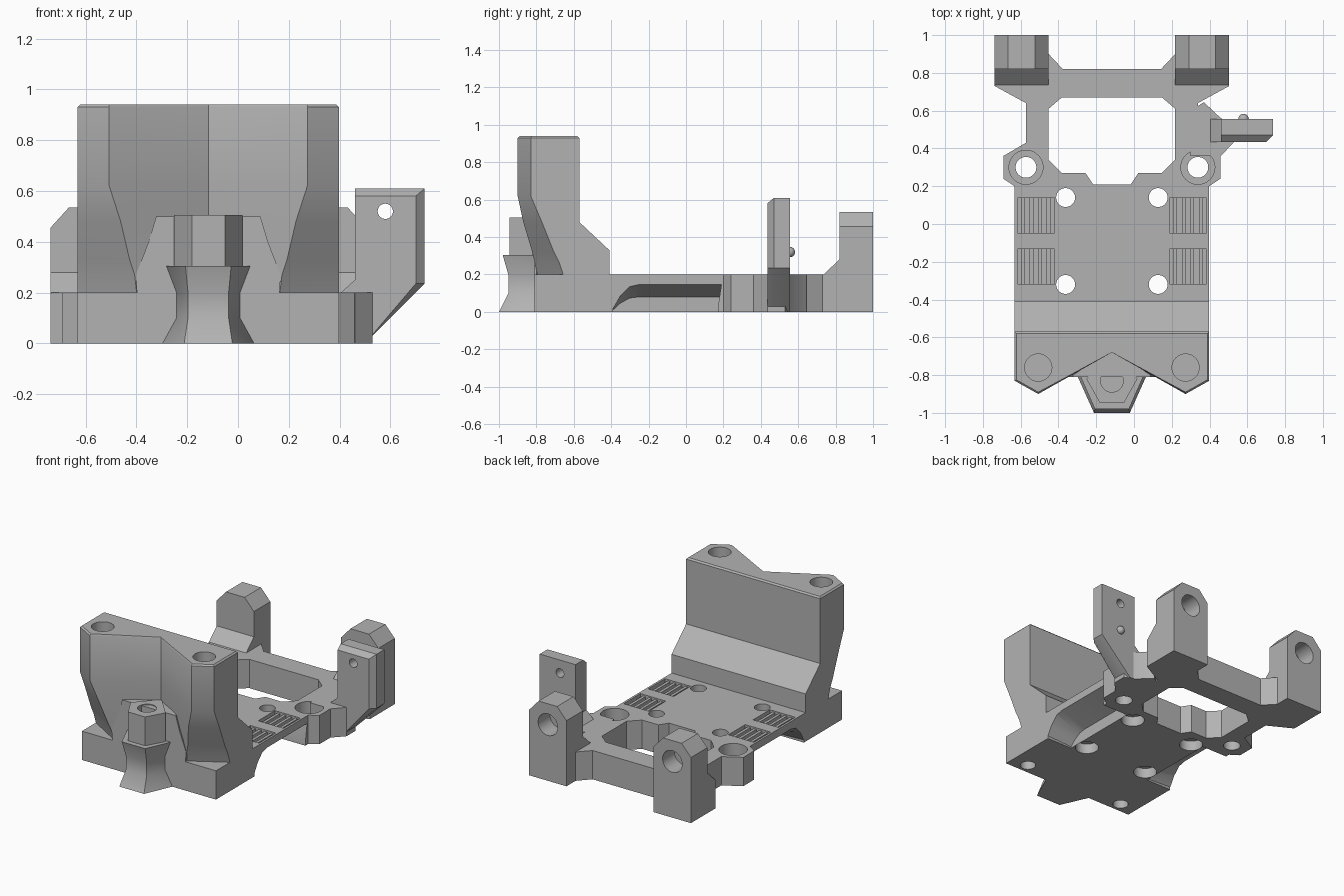
import bpy, bmesh, math
from mathutils import Vector

cube = bpy.data.objects.get("Cube")
if cube:
    bpy.data.objects.remove(cube)

C = -0.117  # x of the symmetry plane of the main body

grey = bpy.data.materials.new("plain grey")
grey.use_nodes = True
grey.diffuse_color = (0.45, 0.45, 0.45, 1)
grey.node_tree.nodes["Principled BSDF"].inputs["Base Color"].default_value = (0.45, 0.45, 0.45, 1)


def loft(name, rings):
    """Closed solid through rings of equal point count."""
    bm = bmesh.new()
    vs = [[bm.verts.new(p) for p in ring] for ring in rings]
    n = len(vs[0])
    for a, b in zip(vs, vs[1:]):
        for i in range(n):
            j = (i + 1) % n
            bm.faces.new((a[i], a[j], b[j], b[i]))
    bm.faces.new(vs[0][::-1])
    bm.faces.new(vs[-1])
    bmesh.ops.recalc_face_normals(bm, faces=bm.faces)
    me = bpy.data.meshes.new(name)
    bm.to_mesh(me)
    bm.free()
    me.materials.append(grey)
    ob = bpy.data.objects.new(name, me)
    bpy.context.collection.objects.link(ob)
    return ob


def prism(name, pts, lo, hi, axis="z"):
    place = {"x": lambda a, b, h: (h, a, b),
             "y": lambda a, b, h: (a, h, b),
             "z": lambda a, b, h: (a, b, h)}[axis]
    return loft(name, [[place(a, b, h) for a, b in pts] for h in (lo, hi)])


def box(name, x0, x1, y0, y1, z0, z1):
    return prism(name, [(x0, y0), (x1, y0), (x1, y1), (x0, y1)], z0, z1)


def rod(a, b, r, lo, hi, axis="z"):
    pts = [(a + r * math.cos(math.tau * i / 40), b + r * math.sin(math.tau * i / 40)) for i in range(40)]
    return prism("cutter", pts, lo, hi, axis)


def mirrored(half):
    """Closed outline from its +x half, given relative to the symmetry plane."""
    return [(C + x, y) for x, y in half] + [(C - x, y) for x, y in reversed(half) if x > 0]


def apply_boolean(target, other, op):
    other.hide_render = True
    mod = target.modifiers.new(op, "BOOLEAN")
    mod.operation, mod.solver, mod.object = op, "EXACT", other
    bpy.context.view_layer.objects.active = target
    bpy.ops.object.modifier_apply(modifier=mod.name)
    bpy.data.objects.remove(other)


def cut(target, *cutters):
    for c in cutters:
        apply_boolean(target, c, "DIFFERENCE")


# Base plate with mounting ears and rear frame
plate = prism("base_plate", mirrored([
    (0, -0.81), (0.515, -0.81), (0.515, 0.2), (0.575, 0.24), (0.575, 0.36), (0.455, 0.43),
    (0.455, 0.64), (0.62, 0.73), (0.62, 0.9), (0.335, 0.9), (0.26, 0.82), (0, 0.82)]), 0, 0.2)
cut(plate, prism("cutter", mirrored([
    (0, 0.21), (0.1, 0.21), (0.14, 0.27), (0.265, 0.27), (0.335, 0.34),
    (0.335, 0.61), (0.265, 0.67), (0, 0.67)]), -0.1, 0.3))

for s in (-1, 1):
    # Plate screw holes, counterbored from below
    for y in (0.14, -0.32):
        x = C + s * 0.245
        cut(plate, rod(x, y, 0.05, -0.1, 0.3), rod(x, y, 0.075, -0.1, 0.07))
    # Ear holes, counterbored from above
    x = C + s * 0.455
    cut(plate, rod(x, 0.3, 0.055, -0.1, 0.3), rod(x, 0.3, 0.09, 0.1, 0.3))
    # Arched undercut along the side, sloping inward
    arch = [(-0.39, -0.05), (-0.39, 0.02), (-0.35, 0.09), (-0.3, 0.14), (-0.25, 0.152),
            (0.19, 0.152), (0.17, 0.02), (0.17, -0.05)]
    cut(plate, loft("cutter", [[(C + s * 0.53, y, z) for y, z in arch],
                               [(C + s * 0.32, y, z * 0.53) for y, z in arch]]))
    # Strap windows, each crossed by thin bars
    for y in (-0.225, 0.045):
        x0, x1 = sorted((C + s * 0.305, C + s * 0.50))
        cut(plate, box("cutter", x0, x1, y - 0.092, y + 0.092, 0.165, 0.25))
        for k in range(4):
            bx = x0 + 0.03 + k * 0.045
            box("strap_bar", bx - 0.01, bx + 0.01, y - 0.095, y + 0.095, 0.15, 0.19)
    # Blind holes under the tower
    cut(plate, rod(C + s * 0.39, -0.74, 0.05, -0.1, 0.12))


# Tower: straight back, notched front that tapers towards the plate
def tower_ring(z, back, side, tip_x, tip_y, w=0.515):
    half = [(0, back), (w, back), (w, side), (tip_x, tip_y), (0, -0.68)]
    return [(x, y, z) for x, y in mirrored(half)]


tower = loft("tower", [
    tower_ring(0.18, -0.41, -0.65, 0.28, -0.79),
    tower_ring(0.27, -0.41, -0.68, 0.29, -0.81),
    tower_ring(0.33, -0.41, -0.71, 0.31, -0.825),
    tower_ring(0.48, -0.57, -0.77, 0.345, -0.87),
    tower_ring(0.62, -0.57, -0.83, 0.39, -0.9),
    tower_ring(0.93, -0.57, -0.83, 0.39, -0.9),
    tower_ring(0.94, -0.58, -0.825, 0.39, -0.89, 0.505)])
for s in (-1, 1):
    cut(tower, rod(C + s * 0.39, -0.76, 0.072, 0.6, 1.0))

# Web filling the foot of the notch
loft("notch_web", [[(x, y, z) for x, y in mirrored([(0, -0.66), (w, -0.8), (w, -0.81), (0, -0.81)])]
                   for z, w in ((0.18, 0.28), (0.27, 0.285), (0.4, 0.235), (0.5, 0.205))])

# Waisted foot and faceted socket at the front
loft("socket_foot", [[(x, y, z) for x, y in mirrored([(0, -0.7), (b, -0.7), (b, -0.81), (f, yf), (0, yf)])]
                     for z, b, f, yf in ((0, 0.18, 0.095, -1.0), (0.1, 0.125, 0.08, -0.95),
                                         (0.2, 0.125, 0.08, -0.95), (0.305, 0.165, 0.09, -0.98))])
socket = prism("socket", mirrored([(0, -0.67), (0.135, -0.82), (0.065, -0.945), (0, -0.945)]), 0.28, 0.505)
cut(socket, rod(C, -0.83, 0.06, 0.36, 0.6))

# Rear posts with chamfered tops, sloped feet and a bore in the back
for s, side in ((-1, "right"), (1, "left")):
    x = C + s * 0.478
    post = prism(side + "_rear_post", [(0.73, 0), (1, 0), (1, 0.535), (0.82, 0.535), (0.82, 0.28), (0.73, 0.195)],
                 x - 0.143, x + 0.143, "x")
    for t in (-1, 1):
        cut(post, prism("cutter", [(x + t * 0.15, 0.448), (x + t * 0.062, 0.545), (x + t * 0.15, 0.6)],
                        0.7, 1.1, "y"))
    cut(post, rod(x, 0.39, 0.075, 0.87, 1.1, "y"))

# Side arm and upright tab
prism("side_arm", [(0.3, 0.36), (0.46, 0.36), (0.53, 0.435), (0.53, 0.53), (0.46, 0.56), (0.37, 0.645),
                   (0.3, 0.6)], 0, 0.2)
profile = [(0.4, 0), (0.5, 0), (0.735, 0.235), (0.735, 0.61), (0.46, 0.61), (0.46, 0.25), (0.4, 0.195)]
tab = loft("side_tab", [[(min(x, 0.7), y, min(z, 0.58)) if y < 0.45 else (x, y, z) for x, z in profile]
                        for y in (0.435, 0.47, 0.555)])
cut(tab, rod(0.58, 0.52, 0.03, 0.3, 0.7, "y"))
bpy.ops.mesh.primitive_uv_sphere_add(segments=20, ring_count=12, radius=0.028, location=(0.58, 0.555, 0.32))
peg = bpy.context.object
peg.name = "tab_peg"
peg.data.materials.append(grey)

# Crisp edges, round bores
for ob in bpy.context.collection.objects:
    if ob.type == "MESH":
        bpy.ops.object.select_all(action="DESELECT")
        ob.select_set(True)
        bpy.context.view_layer.objects.active = ob
        bpy.ops.object.shade_smooth_by_angle(angle=math.radians(30))
